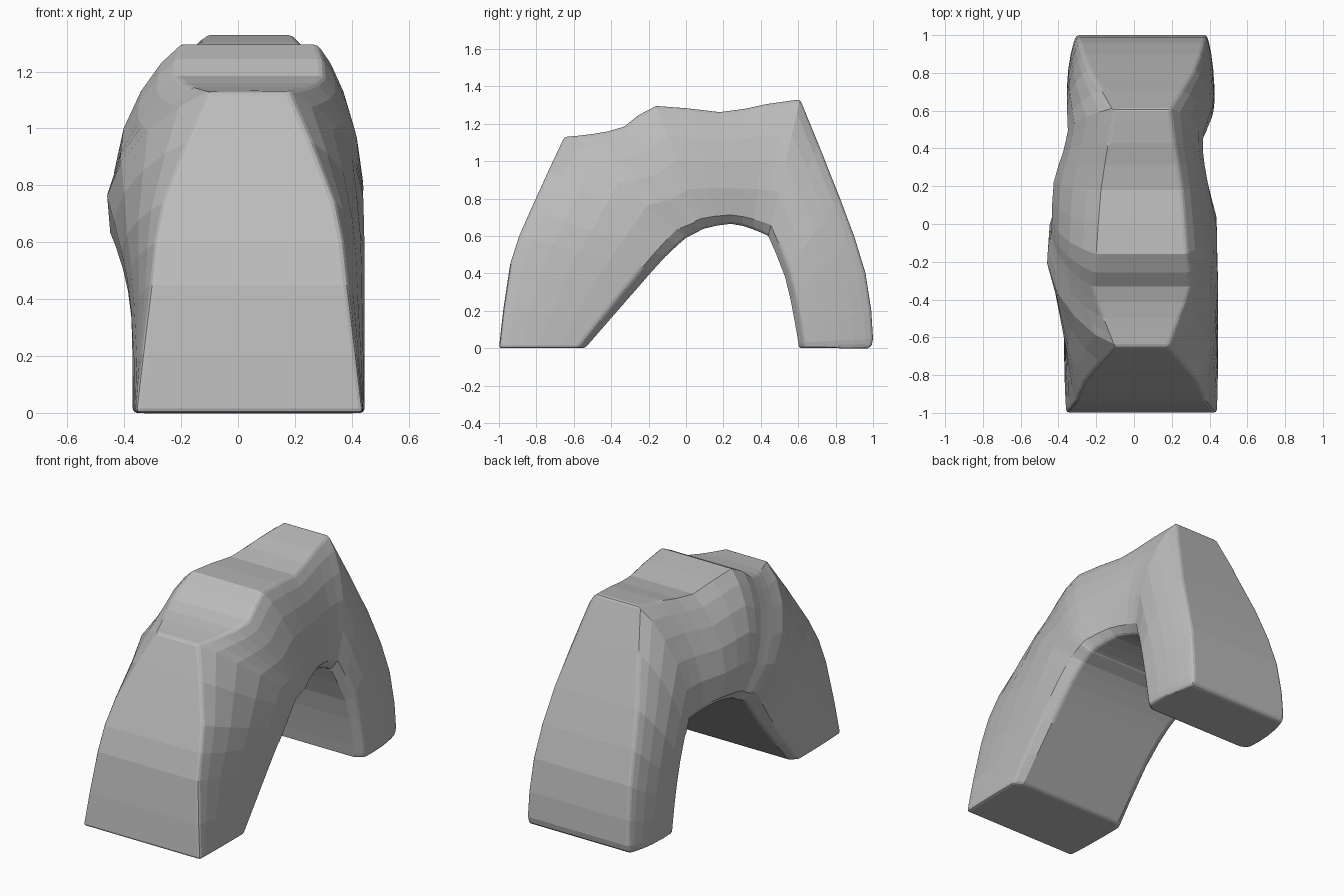
import bpy, bmesh
from mathutils import Vector

cube = bpy.data.objects.get("Cube")
if cube:
    bpy.data.objects.remove(cube)

stone = bpy.data.materials.new("grey stone")
stone.use_nodes = True
grey = (0.5, 0.5, 0.5, 1)
stone.diffuse_color = grey
bsdf = next(n for n in stone.node_tree.nodes if n.type == 'BSDF_PRINCIPLED')
bsdf.inputs["Base Color"].default_value = grey

# Each section: outer y z, inner y z, half width of the outer edge, left and right reach
front_brow = (-.65, 1.13, 0, .59, .14, -.46, .44)
back_brow = (.61, 1.33, .44, .6, .15, -.35, .37)
front_leg = [
    (-1, 0, -.54, 0, .4, -.37, .445),
    (-.94, .45, -.27, .31, .345, -.375, .445),
    (-.83, .74, -.11, .49, .3, -.41, .445),
    front_brow,
]
bridge = [
    front_brow,
    (-.5, 1.145, .04, .61, .2, -.455, .44),
    (-.33, 1.185, .07, .625, .26, -.44, .44),
    (-.16, 1.295, .1, .64, .24, -.435, .43),
    (.18, 1.262, .24, .665, .215, -.425, .39),
    (.43, 1.305, .36, .635, .175, -.375, .365),
    back_brow,
]
back_leg = [
    back_brow,
    (.82, .81, .53, .38, .28, -.355, .415),
    (.96, .4, .58, .15, .33, -.355, .425),
    (1, .05, .6, .03, .345, -.355, .425),
    (.975, 0, .605, 0, .34, -.345, .415),
]
edge_centre = .04

# Depth through the arch, and how far the side has spread to its reach
side_steps = [(0, 0), (.1, .3), (.25, .6), (.45, .86), (.68, 1), (.92, .97), (1, .8)]


def refine(span):
    """Add a smooth in-between section after each section of a span."""
    rows = [Vector(row) for row in span]
    result = []
    for i, (a, b) in enumerate(zip(rows, rows[1:])):
        before = rows[i - 1] if i else a
        after = rows[i + 2] if i + 2 < len(rows) else b
        result += [a, (a + b) * .5 + (a + b - before - after) / 16]
    return result + [rows[-1]]


def side(bm, outer, inner, edge, reach):
    """Points down one side of a section, ending on the chamfered underside."""
    points = []
    for depth, spread in side_steps:
        point = outer.lerp(inner, depth)
        point.x = edge + (reach - edge) * spread
        if depth == 1:
            point.x = reach * .88
        points.append(bm.verts.new(point))
    return points


# Rock arch, with sharp brows where the spans meet
bm = bmesh.new()
rings = []
sections = refine(front_leg)[:-1] + refine(bridge)[:-1] + refine(back_leg)
for oy, oz, iy, iz, half, left, right in sections:
    outer, inner = Vector((0, oy, oz)), Vector((0, iy, iz))
    left_side = side(bm, outer, inner, edge_centre - half, left)
    right_side = side(bm, outer, inner, edge_centre + half, right)
    rings.append(left_side + right_side[::-1])

for a, b in zip(rings, rings[1:]):
    for i in range(len(a)):
        j = (i + 1) % len(a)
        bm.faces.new((a[i], a[j], b[j], b[i]))

# Soles of the two feet
bm.faces.new(rings[0])
bm.faces.new(rings[-1][::-1])
bmesh.ops.recalc_face_normals(bm, faces=bm.faces)

mesh = bpy.data.meshes.new("rock_arch")
bm.to_mesh(mesh)
bm.free()
mesh.materials.append(stone)
arch = bpy.data.objects.new("rock_arch", mesh)
bpy.context.collection.objects.link(arch)

# Worn edges
bevel = arch.modifiers.new("worn edges", 'BEVEL')
bevel.width = .015
bevel.segments = 2
bevel.limit_method = 'ANGLE'
bevel.angle_limit = .75
bevel.use_clamp_overlap = False
